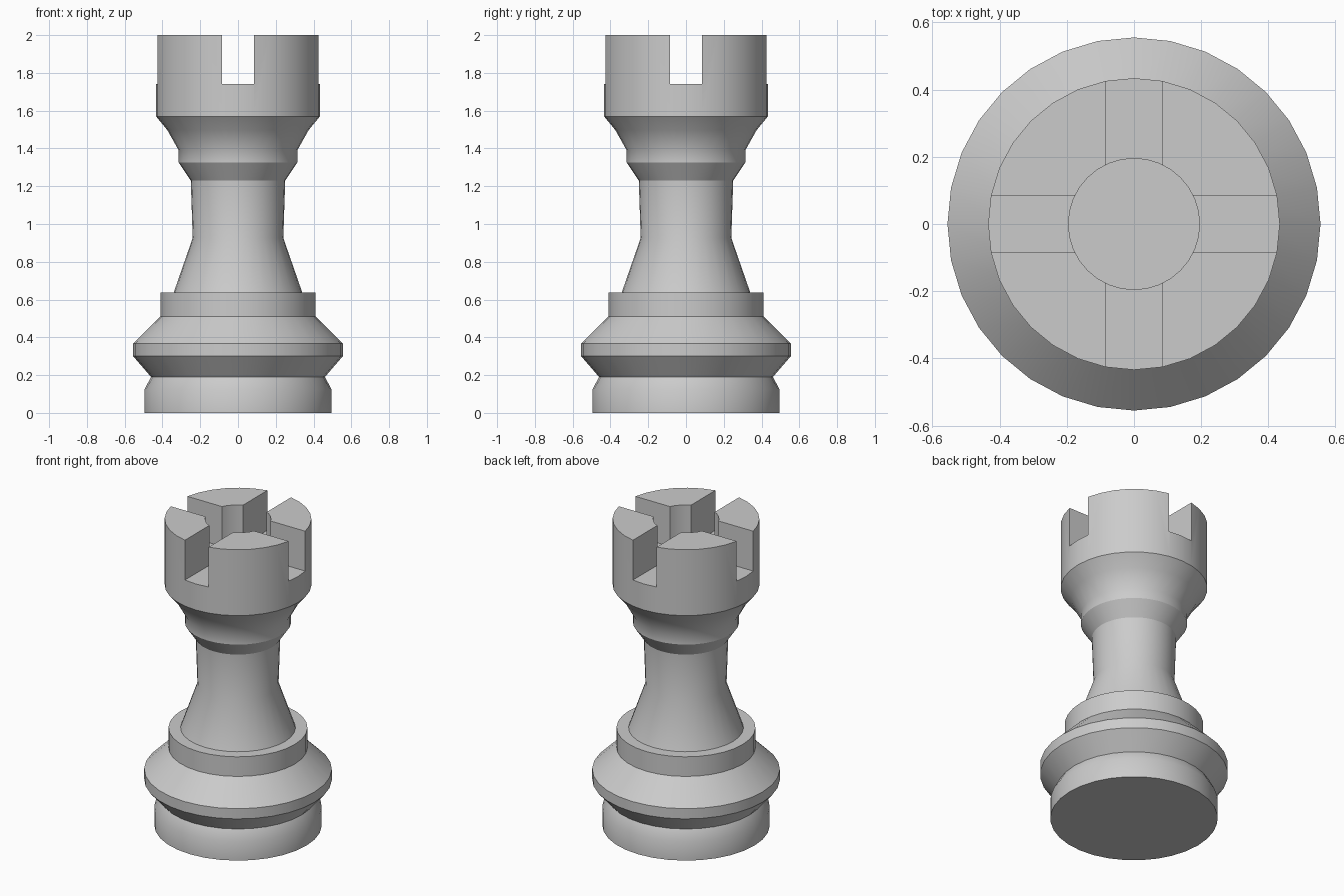
import bpy
import bmesh
from math import cos, sin, pi, radians

default = bpy.data.objects.get("Cube")
if default:
    bpy.data.objects.remove(default, do_unlink=True)

SIDES = 32
TOP = 2.0
SLOT_FLOOR = 1.74
WELL_FLOOR = 1.66

grey = bpy.data.materials.new("plain grey")
grey.use_nodes = True
grey.diffuse_color = (0.6, 0.6, 0.6, 1)
grey.node_tree.nodes["Principled BSDF"].inputs["Base Color"].default_value = (0.6, 0.6, 0.6, 1)


def lathe(name, profile):
    """Solid of revolution from (radius, height) pairs, capped at both ends."""
    bm = bmesh.new()
    rings = [[bm.verts.new((r * cos(2 * pi * i / SIDES), r * sin(2 * pi * i / SIDES), z))
              for i in range(SIDES)] for r, z in profile]
    for low, high in zip(rings, rings[1:]):
        for i in range(SIDES):
            j = (i + 1) % SIDES
            bm.faces.new((low[i], low[j], high[j], high[i]))
    bm.faces.new(rings[0][::-1])
    bm.faces.new(rings[-1])
    return finish(name, bm)


def box(name, size, centre):
    bm = bmesh.new()
    bmesh.ops.create_cube(bm, size=1)
    bmesh.ops.scale(bm, vec=size, verts=bm.verts)
    bmesh.ops.translate(bm, vec=centre, verts=bm.verts)
    return finish(name, bm)


def finish(name, bm):
    mesh = bpy.data.meshes.new(name)
    bm.to_mesh(mesh)
    bm.free()
    mesh.materials.append(grey)
    obj = bpy.data.objects.new(name, mesh)
    bpy.context.scene.collection.objects.link(obj)
    return obj


# Turned body: foot, ridge, collar, stem, neck ring, head
rook = lathe("rook_body", [
    (0.495, 0), (0.495, 0.125), (0.46, 0.19),
    (0.555, 0.30), (0.555, 0.367),
    (0.411, 0.51), (0.411, 0.638), (0.34, 0.638),
    (0.24, 0.926), (0.25, 1.23),
    (0.314, 1.325), (0.314, 1.39), (0.374, 1.497),
    (0.434, 1.57), (0.434, TOP)])

# Battlement cutters: two crossing slots and a round well
slot_height = 0.5
slot_z = SLOT_FLOOR + slot_height / 2
cutters = [
    box("slot_cutter_x", (2, 0.17, slot_height), (0, 0, slot_z)),
    box("slot_cutter_y", (0.17, 2, slot_height), (0, 0, slot_z)),
    lathe("well_cutter", [(0.195, WELL_FLOOR), (0.195, TOP + 0.2)])]

bpy.ops.object.select_all(action='DESELECT')
bpy.context.view_layer.objects.active = rook
rook.select_set(True)
for cutter in cutters:
    cutter.hide_render = True
    mod = rook.modifiers.new(cutter.name, 'BOOLEAN')
    mod.operation = 'DIFFERENCE'
    mod.solver = 'EXACT'
    mod.object = cutter
    bpy.ops.object.modifier_apply(modifier=mod.name)
for cutter in cutters:
    bpy.data.objects.remove(cutter, do_unlink=True)

# Smooth round walls with crisp turned edges
bpy.ops.object.shade_smooth_by_angle(angle=radians(30))
